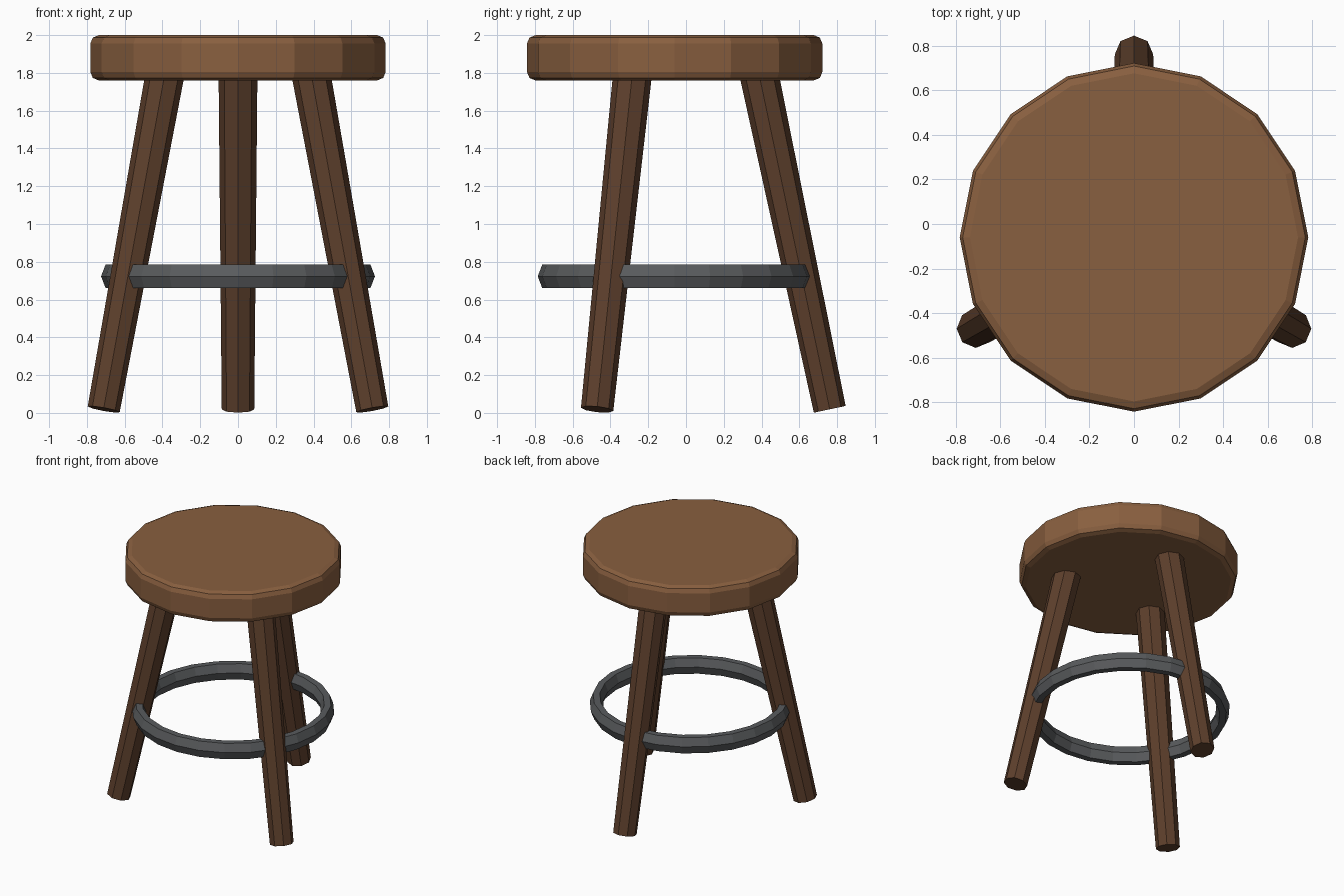
import bpy
import math
from mathutils import Vector

if "Cube" in bpy.data.objects:
    bpy.data.objects.remove(bpy.data.objects["Cube"])

CY = -0.06  # stool axis sits slightly forward of the origin


def paint(obj, name, rgb):
    mat = bpy.data.materials.get(name) or bpy.data.materials.new(name)
    mat.diffuse_color = (*rgb, 1)
    mat.use_nodes = True
    mat.node_tree.nodes["Principled BSDF"].inputs["Base Color"].default_value = mat.diffuse_color
    obj.data.materials.append(mat)


# Seat: 16-sided disc with rounded rims
bpy.ops.mesh.primitive_cylinder_add(vertices=16, radius=0.782, depth=0.24,
                                    location=(0, CY, 1.88))
seat = bpy.context.object
seat.name = "seat"
bevel = seat.modifiers.new("rim", 'BEVEL')
bevel.width = 0.045
bevel.segments = 2
bevel.limit_method = 'ANGLE'
paint(seat, "seat_wood", (0.25, 0.115, 0.05))


# Legs: tapered octagonal posts splayed outwards, tops sunk into the seat
def leg(name, degrees):
    a = math.radians(degrees)
    out = Vector((math.cos(a), math.sin(a), 0))
    foot = Vector((0, CY, 0.019)) + out * 0.821
    top = Vector((0, CY, 1.81)) + out * 0.443
    axis = top - foot
    bpy.ops.mesh.primitive_cone_add(vertices=8, radius1=0.086, radius2=0.103,
                                    depth=axis.length, location=(foot + top) / 2)
    obj = bpy.context.object
    obj.name = name
    obj.rotation_euler = Vector((0, 0, 1)).rotation_difference(axis).to_euler()
    paint(obj, "leg_wood", (0.11, 0.05, 0.025))


for name, degrees in (("back_leg", 90), ("front_left_leg", 210), ("front_right_leg", 330)):
    leg(name, degrees)

# Foot ring: torus with a tall hexagonal section
bpy.ops.mesh.primitive_torus_add(major_segments=24, minor_segments=6, major_radius=0.677,
                                 minor_radius=0.048, location=(0, CY, 0.723))
ring = bpy.context.object
ring.name = "foot_ring"
ring.scale.z = 1.5
paint(ring, "ring_metal", (0.1, 0.105, 0.11))
